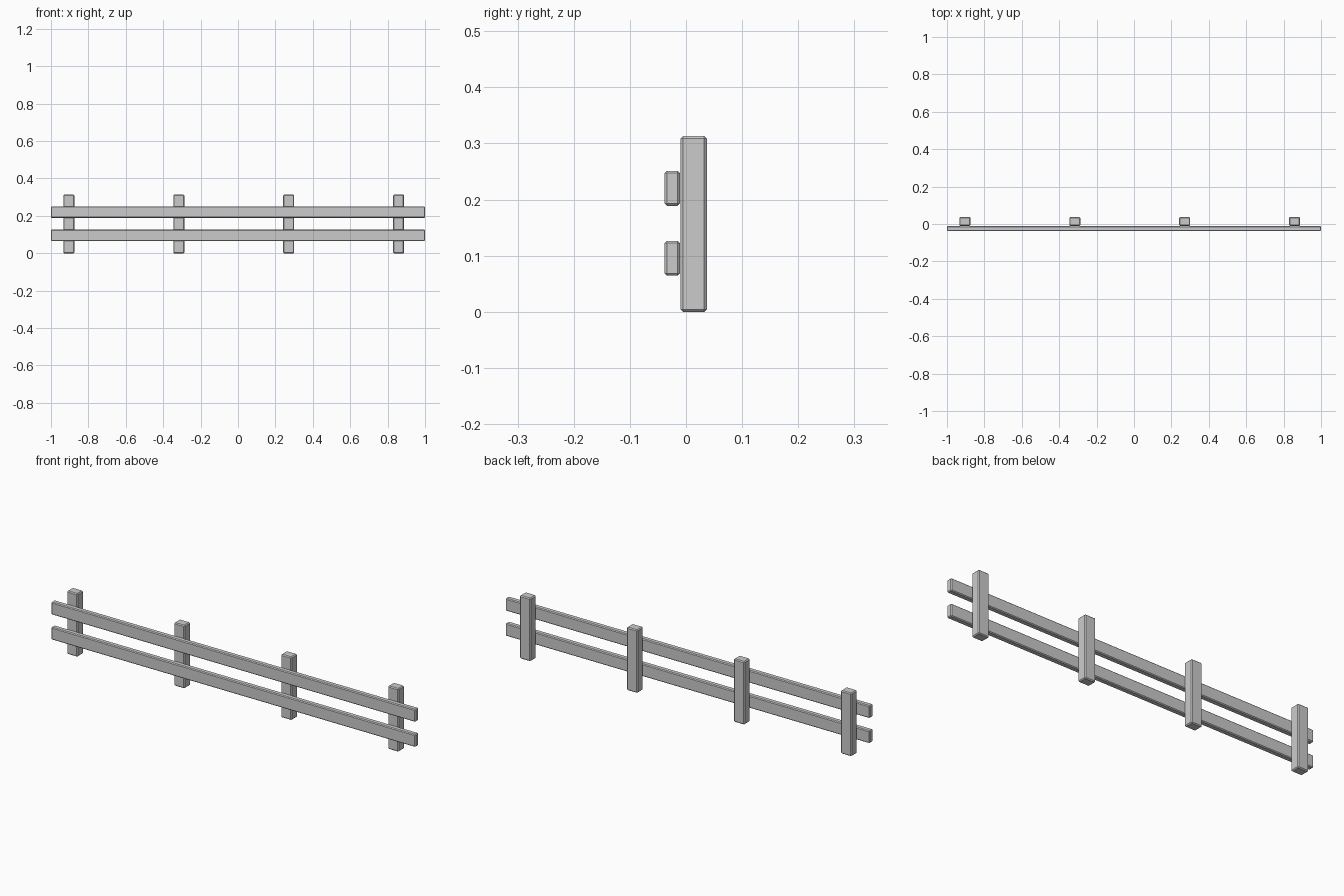
import bpy

if "Cube" in bpy.data.objects:
    bpy.data.objects.remove(bpy.data.objects["Cube"])


def beam(name, lo, hi, bevel):
    """Box between two corners with chamfered edges."""
    bpy.ops.mesh.primitive_cube_add(size=1, location=[(a + b) / 2 for a, b in zip(lo, hi)])
    ob = bpy.context.object
    ob.name = name
    ob.scale = [b - a for a, b in zip(lo, hi)]
    bpy.ops.object.transform_apply(location=False, rotation=False, scale=True)
    mod = ob.modifiers.new("chamfer", "BEVEL")
    mod.width = bevel
    mod.segments = 1
    return ob


# Upright posts, evenly spaced behind the rails
for i in range(4):
    x = -0.904 + i * 0.5875
    beam(f"post_{i + 1}", (x - 0.0295, -0.010, 0), (x + 0.0295, 0.037, 0.313), 0.0045)

# Horizontal rails on the front of the posts
for name, z in (("lower_rail", 0.0645), ("upper_rail", 0.189)):
    beam(name, (-1, -0.038, z), (1, -0.011, z + 0.062), 0.004)
